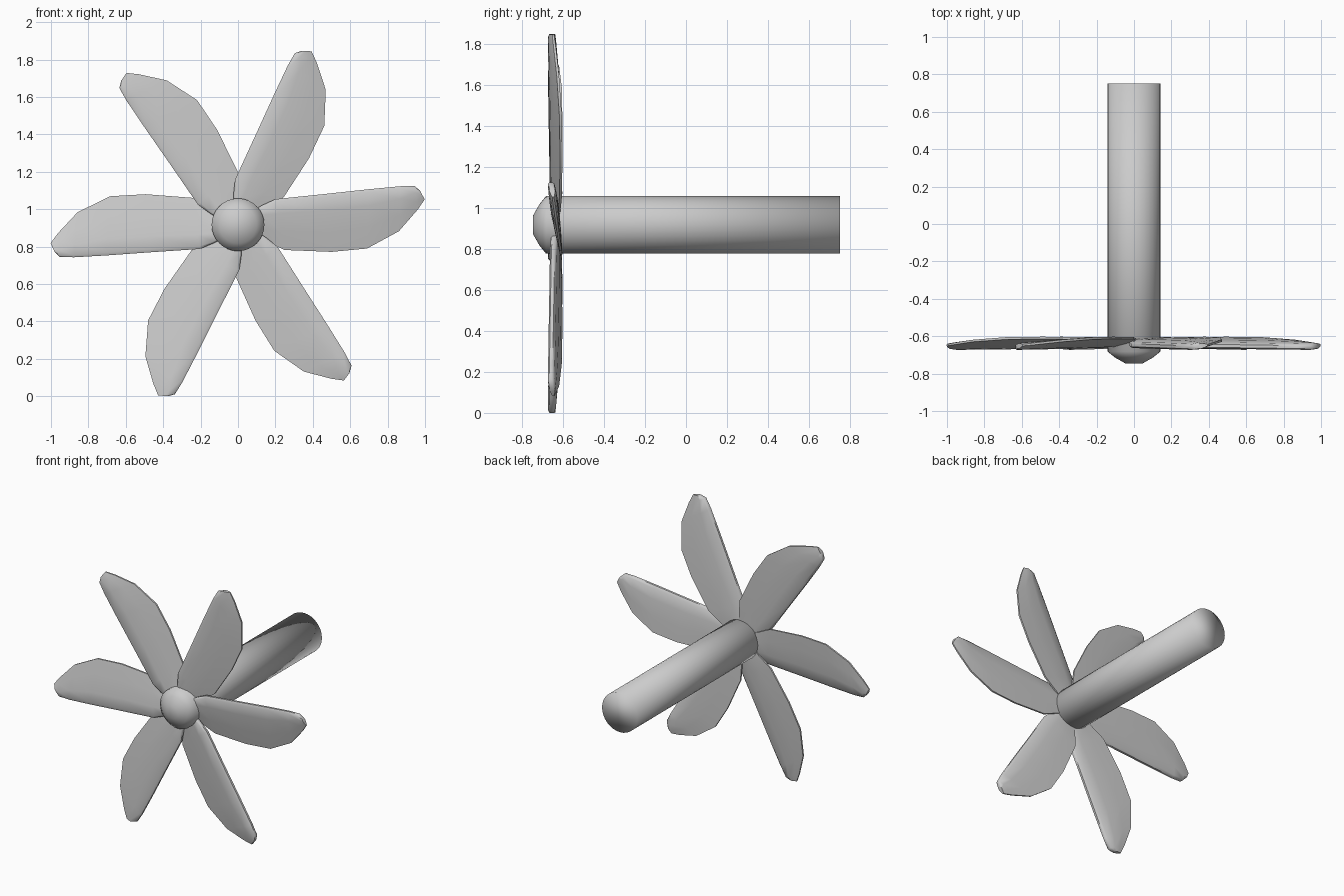
import bpy, bmesh, math

if "Cube" in bpy.data.objects:
    bpy.data.objects.remove(bpy.data.objects["Cube"])

CZ = 0.917          # height of the rotation axis


def make_object(name, rings, angle=None):
    """Skin a list of closed rings into a capped, smooth shaded solid."""
    bm = bmesh.new()
    loops = [[bm.verts.new(p) for p in ring] for ring in rings]
    n = len(loops[0])
    for a, b in zip(loops, loops[1:]):
        for i in range(n):
            j = (i + 1) % n
            bm.faces.new((a[i], a[j], b[j], b[i]))
    bm.faces.new(loops[0])
    bm.faces.new(loops[-1])
    bmesh.ops.recalc_face_normals(bm, faces=bm.faces)
    for f in bm.faces:
        f.smooth = True
    me = bpy.data.meshes.new(name)
    bm.to_mesh(me)
    bm.free()
    ob = bpy.data.objects.new(name, me)
    bpy.context.collection.objects.link(ob)
    if angle:
        bpy.ops.object.select_all(action='DESELECT')
        ob.select_set(True)
        bpy.context.view_layer.objects.active = ob
        bpy.ops.object.shade_smooth_by_angle(angle=math.radians(angle))
    return ob


# Shaft with blunt nose: (radius, y) profile around the axis
profile = [(0.045, -0.746), (0.10, -0.715), (0.141, -0.682), (0.141, 0.75)]
SEG = 32
make_object("shaft", [[(r * math.cos(2 * math.pi * i / SEG), y,
                        CZ + r * math.sin(2 * math.pi * i / SEG))
                       for i in range(SEG)] for r, y in profile])

# Blade stations: leading edge (u, v), trailing edge (u, v), thickness scale
stations = [
    ((0.05, 0.06), (0.05, -0.05), 1.0),
    ((0.13, 0.105), (0.14, -0.085), 1.0),
    ((0.20, 0.137), (0.25, -0.135), 1.0),
    ((0.45, 0.163), (0.50, -0.145), 1.0),
    ((0.70, 0.190), (0.69, -0.127), 1.0),
    ((0.87, 0.206), (0.86, -0.035), 0.95),
    ((0.945, 0.207), (0.96, 0.08), 0.9),
    ((0.975, 0.180), (0.998, 0.135), 0.7),
]
# Blade section: (chord fraction, half thickness)
section = [(0, 0.008), (0.05, 0.017), (0.28, 0.021), (0.65, 0.015), (1, 0.006)]
loop = [(t, -h) for t, h in section] + [(t, h) for t, h in reversed(section)]


def blade(name, ang):
    c, s = math.cos(ang), math.sin(ang)
    rings = []
    for (u0, v0), (u1, v1), k in stations:
        ring = []
        for t, h in loop:
            u, v = u0 + (u1 - u0) * t, v0 + (v1 - v0) * t
            y = -0.629 - 0.14 * v + h * k          # pitched blade plane
            ring.append((u * c - v * s, y, CZ + u * s + v * c))
        rings.append(ring)
    make_object(name, rings, 50)


# Six blades around the hub
for i in range(6):
    blade(f"blade_{i + 1}", math.radians(59.3 * i))
